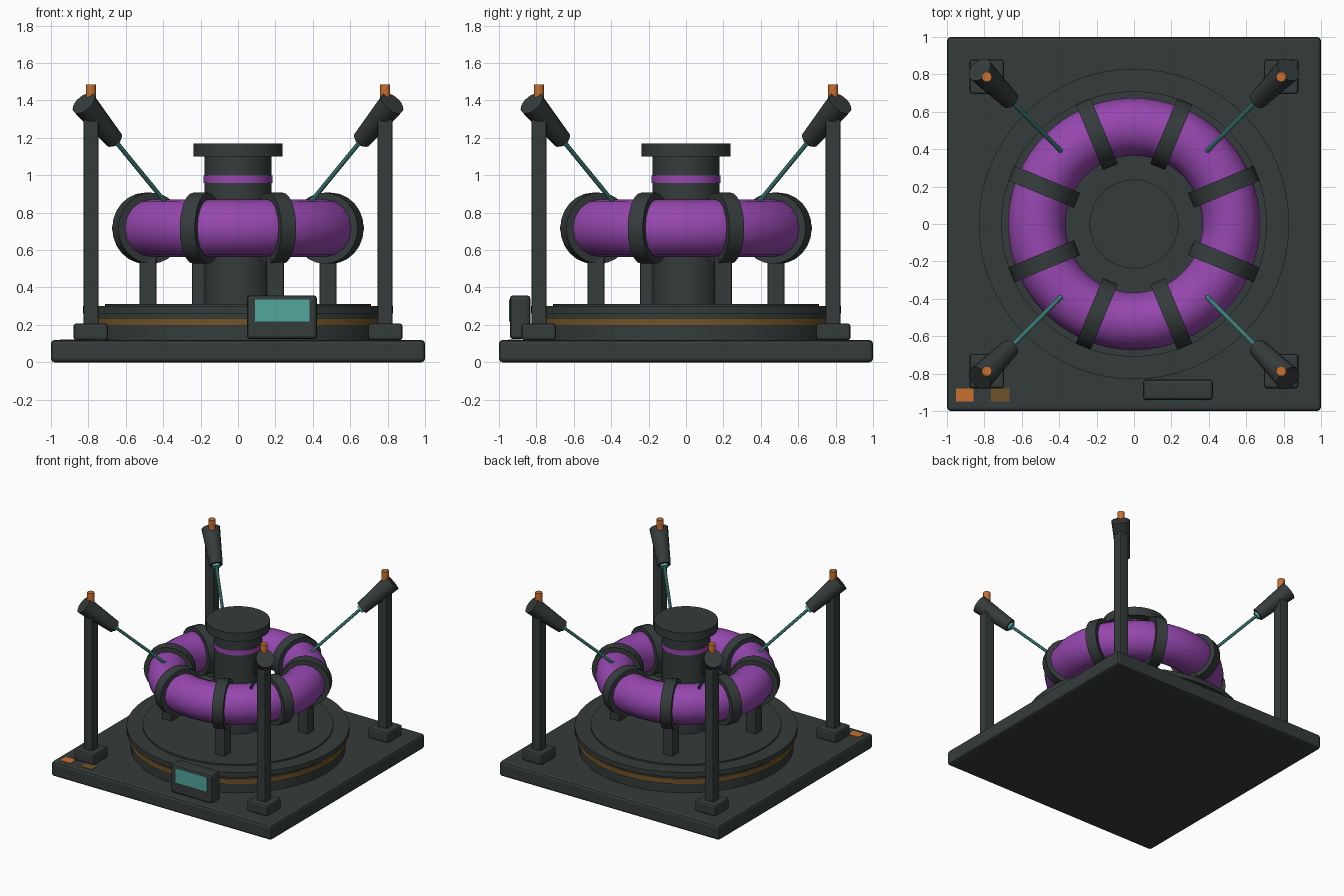
import bpy
from math import cos, sin, radians, pi
from mathutils import Vector

cube = bpy.data.objects.get("Cube")
if cube:
    bpy.data.objects.remove(cube, do_unlink=True)


def make_material(name, srgb):
    """Flat material from 0-255 display values, stored as linear."""
    lin = [((c / 255 + 0.055) / 1.055) ** 2.4 for c in srgb] + [1]
    mat = bpy.data.materials.new(name)
    mat.use_nodes = True
    mat.diffuse_color = lin
    mat.node_tree.nodes["Principled BSDF"].inputs["Base Color"].default_value = lin
    return mat


DARK = make_material("dark_metal", (53, 60, 59))
PURPLE = make_material("purple_glow", (150, 71, 175))
TEAL = make_material("teal_glass", (82, 166, 159))
ORANGE = make_material("orange_lamp", (203, 112, 48))
GOLD = make_material("dull_gold", (112, 84, 42))


def finish(name, mat, bevel=0, smooth=False):
    ob = bpy.context.object
    ob.name = name
    ob.data.materials.append(mat)
    bpy.ops.object.transform_apply(location=False, rotation=False, scale=True)
    if smooth:
        bpy.ops.object.shade_smooth_by_angle(angle=radians(35))
    if bevel:
        mod = ob.modifiers.new("Bevel", "BEVEL")
        mod.width = bevel
        mod.segments = 2
    return ob


def box(name, mat, centre, size, bevel=0):
    bpy.ops.mesh.primitive_cube_add(size=1, location=centre)
    bpy.context.object.scale = size
    return finish(name, mat, bevel)


def disc(name, mat, radius, z0, z1, x=0, y=0, sides=64):
    bpy.ops.mesh.primitive_cylinder_add(vertices=sides, radius=radius, depth=z1 - z0,
                                        location=(x, y, (z0 + z1) / 2))
    return finish(name, mat, smooth=True)


def rod(name, mat, start, end, r0, r1, sides=20):
    """Tapered rod between two points."""
    start, end = Vector(start), Vector(end)
    axis = end - start
    bpy.ops.mesh.primitive_cone_add(vertices=sides, radius1=r0, radius2=r1,
                                    depth=axis.length, location=(start + end) / 2,
                                    rotation=axis.to_track_quat("Z", "Y").to_euler())
    return finish(name, mat, smooth=True)


# Base plate and stepped drum
box("base_plate", DARK, (0, 0, 0.06), (2, 2, 0.12), 0.02)
disc("drum_body", DARK, 0.80, 0.11, 0.27)
disc("drum_band", GOLD, 0.81, 0.195, 0.237)
disc("drum_flange", DARK, 0.83, 0.26, 0.30)
disc("drum_top", DARK, 0.71, 0.29, 0.312)

# Central column
disc("column", DARK, 0.18, 0.30, 1.12, sides=48)
disc("column_ring", PURPLE, 0.184, 0.96, 1.0, sides=48)
disc("column_cap", DARK, 0.238, 1.10, 1.17, sides=48)

# Ring tube
RING_R, RING_Z = 0.52, 0.717
bpy.ops.mesh.primitive_torus_add(major_radius=RING_R, minor_radius=0.154,
                                 major_segments=64, minor_segments=16,
                                 location=(0, 0, RING_Z))
finish("ring_tube", PURPLE, smooth=True)

# Clamps around the tube, with a leg under every second one
for i in range(8):
    a = radians(22.5 + 45 * i)
    x, y = RING_R * cos(a), RING_R * sin(a)
    half = Vector((-sin(a), cos(a), 0)) * 0.043
    mid = Vector((x, y, RING_Z))
    rod("ring_clamp", DARK, mid - half, mid + half, 0.19, 0.19, 24)
    if i % 2 == 0:
        box("ring_leg", DARK, (x, y, 0.43), (0.092, 0.092, 0.28), 0.01)

# Corner posts with emitters aimed at the ring
for sx in (-1, 1):
    for sy in (-1, 1):
        def at(d, z):
            return (sx * d, sy * d, z)
        box("post_foot", DARK, at(0.787, 0.163), (0.185, 0.185, 0.09), 0.015)
        box("post", DARK, at(0.787, 0.78), (0.08, 0.08, 1.2), 0.008)
        rod("emitter", DARK, at(0.825, 1.385), at(0.662, 1.19), 0.07, 0.05)
        rod("emitter_lens", TEAL, at(0.665, 1.193), at(0.652, 1.178), 0.03, 0.03)
        rod("beam", TEAL, at(0.655, 1.182), at(0.39, 0.858), 0.012, 0.012, 10)
        disc("lamp", ORANGE, 0.027, 1.36, 1.485, sx * 0.787, sy * 0.787, 16)

# Control console
box("console", DARK, (0.235, -0.887, 0.241), (0.375, 0.11, 0.235), 0.018)
box("console_screen", TEAL, (0.237, -0.943, 0.277), (0.29, 0.006, 0.118))

# Painted corner plates
box("orange_plate", ORANGE, (-0.905, -0.915, 0.12), (0.095, 0.07, 0.006))
box("gold_plate", GOLD, (-0.715, -0.915, 0.12), (0.1, 0.07, 0.006))
